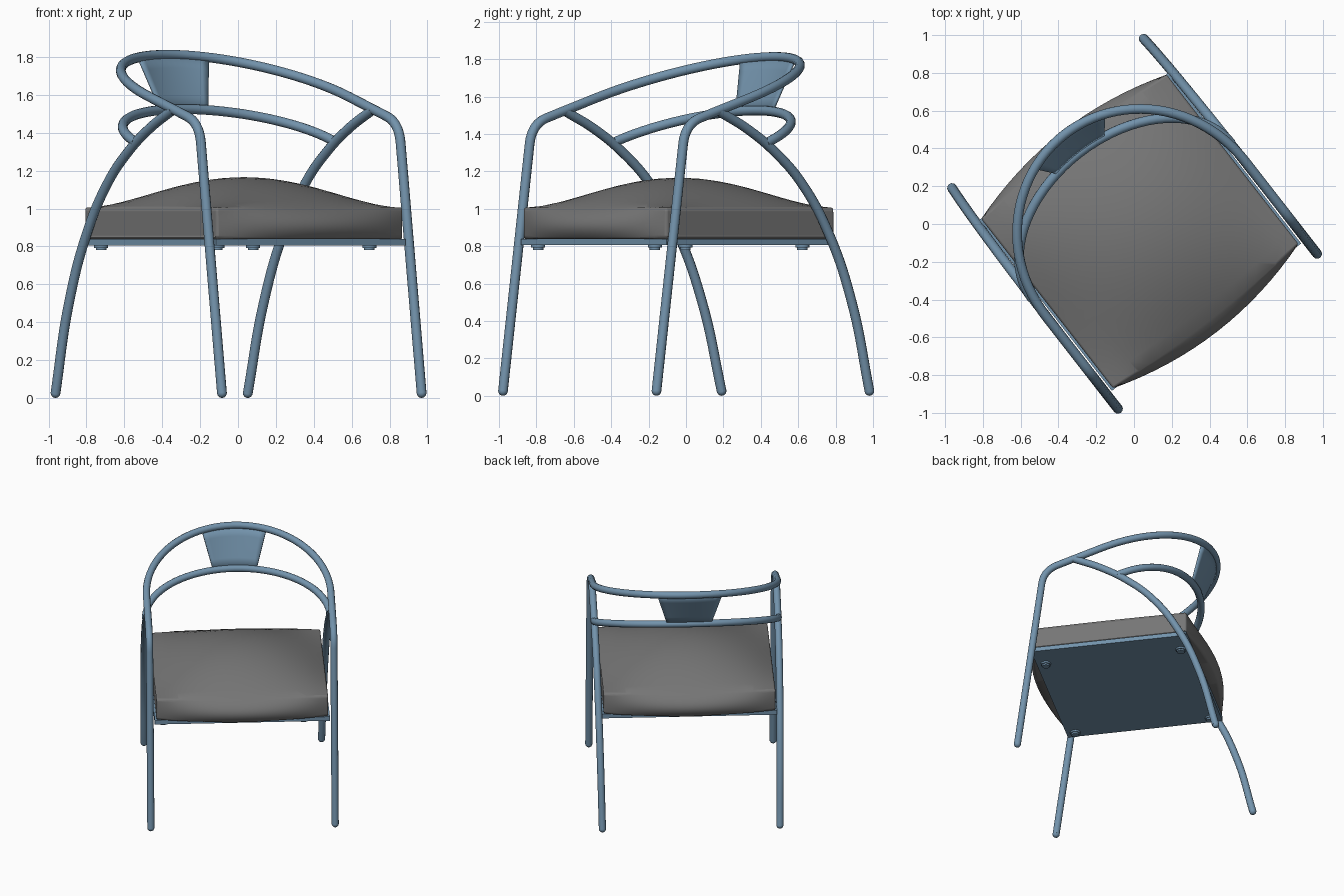
import bpy, bmesh, math
from mathutils import Vector, Matrix

cube = bpy.data.objects.get("Cube")
if cube:
    bpy.data.objects.remove(cube, do_unlink=True)

TURN = math.radians(37.9)   # the whole chair stands turned about z
R = 0.026                   # tube radius
HALF = 0.668                # half width between the side frames


def material(name, rgb):
    m = bpy.data.materials.new(name)
    m.use_nodes = True
    m.diffuse_color = (*rgb, 1)
    bsdf = m.node_tree.nodes["Principled BSDF"]
    bsdf.inputs["Base Color"].default_value = (*rgb, 1)
    bsdf.inputs["Roughness"].default_value = 0.6
    return m


blue = material("blue_metal", (0.17, 0.29, 0.41))
grey = material("grey_fabric", (0.18, 0.18, 0.18))


def finish(obj, mat, angle=40):
    obj.data.materials.clear()
    obj.data.materials.append(mat)
    obj.rotation_euler.z = TURN
    bpy.ops.object.select_all(action='DESELECT')
    obj.select_set(True)
    bpy.context.view_layer.objects.active = obj
    bpy.ops.object.shade_smooth_by_angle(angle=math.radians(angle))
    return obj


def mesh_object(name, bm):
    mesh = bpy.data.meshes.new(name)
    bmesh.ops.recalc_face_normals(bm, faces=bm.faces)
    bm.to_mesh(mesh)
    bm.free()
    obj = bpy.data.objects.new(name, mesh)
    bpy.context.collection.objects.link(obj)
    return obj


def tube(name, points, rounded=False):
    """Sweep a round tube along points, optionally eased through them."""
    curve = bpy.data.curves.new(name, 'CURVE')
    curve.dimensions = '3D'
    curve.bevel_depth = R
    curve.bevel_resolution = 4
    curve.use_fill_caps = True
    spline = curve.splines.new('BEZIER' if rounded else 'POLY')
    if rounded:
        spline.bezier_points.add(len(points) - 1)
        for bp, p in zip(spline.bezier_points, points):
            bp.co = p
            bp.handle_left_type = bp.handle_right_type = 'AUTO'
    else:
        spline.points.add(len(points) - 1)
        for sp, p in zip(spline.points, points):
            sp.co = (*p, 1)
    obj = bpy.data.objects.new(name, curve)
    bpy.context.collection.objects.link(obj)
    bpy.ops.object.select_all(action='DESELECT')
    obj.select_set(True)
    bpy.context.view_layer.objects.active = obj
    bpy.ops.object.convert(target='MESH')
    return finish(bpy.context.object, blue)


def top_rail(t):
    """Upper hoop, t from 0 (right side) to pi (left side)."""
    y = -0.10 + 0.70 * math.sin(t)
    return Vector((HALF * math.cos(t), y, 1.525 + 0.319 * (y + 0.3)))


def low_rail(t):
    y = 0.02 + 0.455 * math.sin(t)
    return Vector((HALF * math.cos(t), y, 1.35 + 0.385 * (y - 0.02)))


# Front legs and upper hoop are one bent tube
start = Vector((HALF, -0.539, 1.35))
corner = Vector((HALF, -0.523, 1.455))
end = Vector((HALF, -0.42, 1.487))
side = [Vector((HALF, -0.72, R))]
for i in range(9):
    t = i / 8
    side.append(start * (1 - t) ** 2 + corner * 2 * t * (1 - t) + end * t * t)
other = [Vector((-p.x, p.y, p.z)) for p in reversed(side)]
hoop = [top_rail(math.pi * i / 48) for i in range(49)]
tube("front_legs_and_arm_hoop", side + hoop + other)

# Lower back rail
tube("lower_back_rail", [low_rail(math.pi * i / 40) for i in range(41)])

# Curved back legs, and rounded ends on all feet
leg_profile = [(-0.3, 1.522), (-0.1, 1.425), (0.09, 1.30), (0.27, 1.135),
               (0.46, 0.86), (0.62, 0.49), (0.742, R)]
for sign, label in ((1, "left"), (-1, "right")):
    path = [(sign * (HALF - 0.025 * (1 - z / 1.522)), y, z) for y, z in leg_profile]
    tube(label + "_back_leg", path, rounded=True)
    for place, x, y in (("front", HALF, -0.72), ("back", HALF - 0.025, 0.742)):
        bm = bmesh.new()
        bmesh.ops.create_uvsphere(bm, u_segments=12, v_segments=8, radius=R,
                                  matrix=Matrix.Translation((sign * x, y, R)))
        finish(mesh_object(f"{label}_{place}_foot_end", bm), blue)

# Tapered back slat, following the curve of both rails
bm = bmesh.new()
columns = []
for i in range(13):
    s = i / 6 - 1
    hi = top_rail(math.acos(s * 0.235 / HALF))
    lo = low_rail(math.acos(s * 0.158 / HALF))
    columns.append([bm.verts.new(hi.lerp(lo, k / 4)) for k in range(5)])
for a, b in zip(columns, columns[1:]):
    for k in range(4):
        bm.faces.new((a[k], b[k], b[k + 1], a[k + 1]))
slat = mesh_object("back_slat", bm)
solid = slat.modifiers.new("thickness", 'SOLIDIFY')
solid.thickness = 0.014
solid.offset = 0
finish(slat, blue)


def box(bm, x, y0, y1, z0, z1):
    place = Matrix.Translation((0, (y0 + y1) / 2, (z0 + z1) / 2))
    size = Matrix.Diagonal((2 * x, y1 - y0, z1 - z0, 1))
    bmesh.ops.create_cube(bm, size=1, matrix=place @ size)


# Seat board
bm = bmesh.new()
box(bm, 0.635, -0.625, 0.52, 0.805, 0.838)
finish(mesh_object("seat_board", bm), blue)

# Cushion: domed top, front and back walls swelling outward
bm = bmesh.new()
bmesh.ops.create_cube(bm, size=2)
bmesh.ops.subdivide_edges(bm, edges=bm.edges[:], cuts=15, use_grid_fill=True)
for v in bm.verts:
    s, t, h = v.co
    swell = (1 - s * s) * (0.05 - 0.02 * h + 0.05 * (1 - h * h))
    dome = 0.16 * (1 - s * s) * (1 - t * t) * (h + 1) / 2
    v.co = (s * 0.622, -0.05 + t * (0.568 + swell), 0.922 + 0.084 * h + dome)
cushion = mesh_object("seat_cushion", bm)
bevel = cushion.modifiers.new("soft_edges", 'BEVEL')
bevel.width = 0.016
bevel.segments = 3
bevel.limit_method = 'ANGLE'
bevel.angle_limit = math.radians(50)
finish(cushion, grey, 50)

# Four small pads under the board
for i, (x, y) in enumerate([(-0.572, -0.557), (-0.572, 0.442),
                            (0.445, -0.557), (0.445, 0.442)]):
    bm = bmesh.new()
    for radius, z, depth in ((0.037, 0.799, 0.014), (0.028, 0.787, 0.014)):
        bmesh.ops.create_cone(bm, cap_ends=True, segments=20, radius1=radius,
                              radius2=radius, depth=depth,
                              matrix=Matrix.Translation((x, y, z)))
    finish(mesh_object(f"under_seat_pad_{i + 1}", bm), blue)
